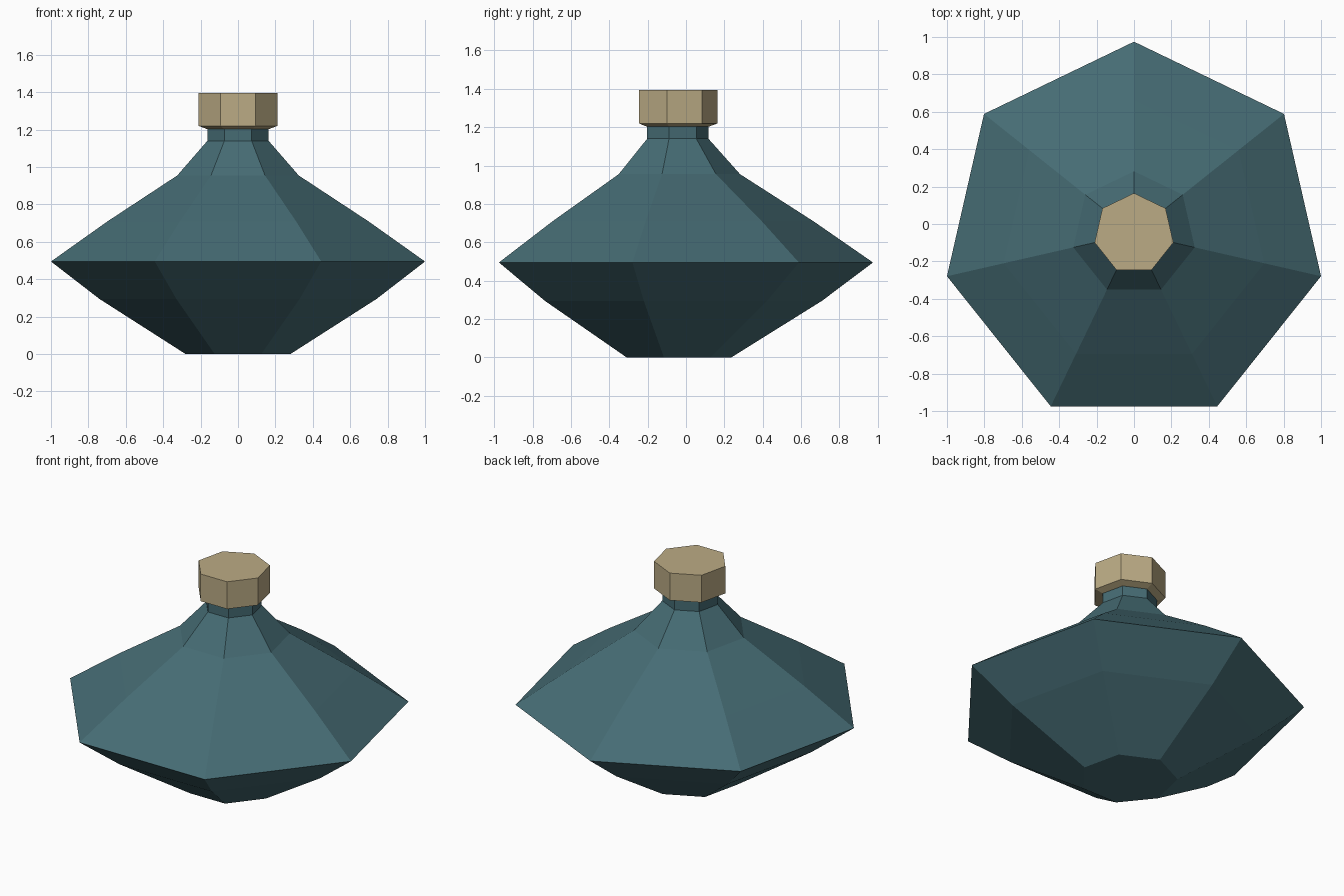
import bpy, bmesh, math

SIDES = 7
CENTRE_Y = -0.051  # puts the seven-sided outline's bounds around the origin

cube = bpy.data.objects.get("Cube")
if cube:
    bpy.data.objects.remove(cube, do_unlink=True)


def make_material(name, colour):
    mat = bpy.data.materials.new(name)
    mat.use_nodes = True
    rgba = (*colour, 1)
    mat.diffuse_color = rgba
    bsdf = mat.node_tree.nodes["Principled BSDF"]
    bsdf.inputs["Base Color"].default_value = rgba
    bsdf.inputs["Roughness"].default_value = 0.6
    return mat


def lathe(name, profile, mat):
    """Faceted closed solid from (radius, height) rings, one corner at the back."""
    bm = bmesh.new()
    rings = []
    for radius, z in profile:
        ring = []
        for i in range(SIDES):
            a = math.pi / 2 + math.tau * i / SIDES
            ring.append(bm.verts.new((radius * math.cos(a), radius * math.sin(a), z)))
        rings.append(ring)
    for low, high in zip(rings, rings[1:]):
        for i in range(SIDES):
            j = (i + 1) % SIDES
            bm.faces.new((low[i], low[j], high[j], high[i]))
    bm.faces.new(rings[0][::-1])
    bm.faces.new(rings[-1])
    bmesh.ops.recalc_face_normals(bm, faces=bm.faces)
    mesh = bpy.data.meshes.new(name)
    bm.to_mesh(mesh)
    bm.free()
    mesh.materials.append(mat)
    obj = bpy.data.objects.new(name, mesh)
    obj.location.y = CENTRE_Y
    bpy.context.collection.objects.link(obj)
    return obj


teal = make_material("teal glass", (0.061, 0.150, 0.175))
tan = make_material("tan cork", (0.50, 0.41, 0.235))

# Wide bottle with shoulder and neck
lathe("bottle_body", [
    (0.287, 0.0), (0.76, 0.295), (1.0257, 0.495), (0.715, 0.71),
    (0.333, 0.955), (0.168, 1.14), (0.168, 1.205),
], teal)

# Stopper with a chamfered underside
lathe("stopper", [(0.17, 1.203), (0.216, 1.22), (0.216, 1.395)], tan)
